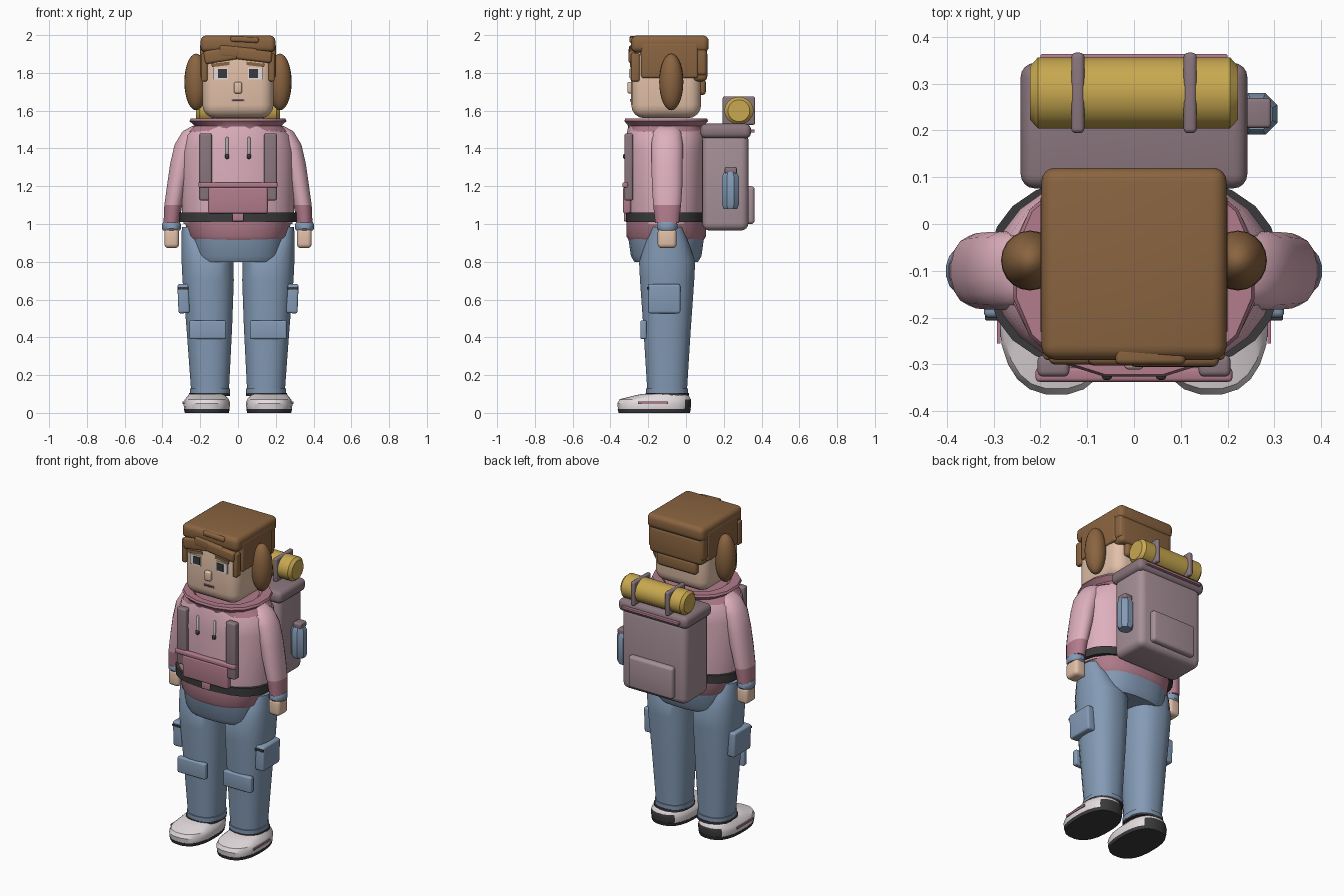
import bpy, bmesh, math
from mathutils import Matrix, Vector

cube = bpy.data.objects.get("Cube")
if cube:
    bpy.data.objects.remove(cube, do_unlink=True)


def material(name, rgb):
    lin = [((c / 255 + 0.055) / 1.055) ** 2.4 for c in rgb] + [1]
    m = bpy.data.materials.new(name)
    m.use_nodes = True
    m.diffuse_color = lin
    m.node_tree.nodes["Principled BSDF"].inputs["Base Color"].default_value = lin
    return m


PINK = material("light pink", (222, 176, 190))
ROSE = material("dusty rose", (178, 124, 140))
BROWN = material("hair brown", (138, 100, 64))
YELLOW = material("mustard", (200, 168, 80))
BLUE = material("denim blue", (132, 155, 182))
MAUVE = material("pack mauve", (166, 144, 152))
PLUM = material("strap mauve", (138, 118, 126))
SKIN = material("skin", (226, 192, 168))
DARK = material("charcoal", (58, 58, 60))
WHITE = material("off white", (228, 220, 222))
made = []


def finish(name, bm, mats, rule=None):
    bmesh.ops.recalc_face_normals(bm, faces=bm.faces)
    if rule:
        for f in bm.faces:
            f.material_index = rule(f.calc_center_median())
    me = bpy.data.meshes.new(name)
    bm.to_mesh(me)
    bm.free()
    for m in mats:
        me.materials.append(m)
    ob = bpy.data.objects.new(name, me)
    bpy.context.collection.objects.link(ob)
    made.append(ob)
    return ob


def box(name, center, size, mat, bevel=0.0, tilt=0.0):
    """Rounded box, optionally tilted about the y axis."""
    bm = bmesh.new()
    bmesh.ops.create_cube(bm, size=1)
    bmesh.ops.scale(bm, vec=size, verts=bm.verts)
    if bevel:
        bmesh.ops.bevel(bm, geom=bm.edges[:], offset=bevel, segments=4,
                        profile=0.5, affect='EDGES')
    bm.transform(Matrix.Translation(center) @ Matrix.Rotation(tilt, 4, 'Y'))
    return finish(name, bm, [mat])


def loft(name, rings, mats, power=2.0, sides=20, rule=None):
    """Skin rings of (z, cx, cy, rx, ry) with superellipse outlines."""
    bm = bmesh.new()
    loops = []
    for z, cx, cy, rx, ry in rings:
        loop = []
        for i in range(sides):
            a = 2 * math.pi * (i + 0.5) / sides
            c, s = math.cos(a), math.sin(a)
            x = math.copysign(abs(c) ** (2 / power), c)
            y = math.copysign(abs(s) ** (2 / power), s)
            loop.append(bm.verts.new((cx + rx * x, cy + ry * y, z)))
        loops.append(loop)
    for a, b in zip(loops, loops[1:]):
        for i in range(sides):
            j = (i + 1) % sides
            bm.faces.new((a[i], a[j], b[j], b[i]))
    bm.faces.new(loops[0])
    bm.faces.new(loops[-1])
    return finish(name, bm, mats, rule)


def ball(name, center, radii, mat):
    bm = bmesh.new()
    bmesh.ops.create_uvsphere(bm, u_segments=20, v_segments=14, radius=1)
    bm.transform(Matrix.Translation(center) @ Matrix.Diagonal(Vector(radii).to_4d()))
    return finish(name, bm, [mat])


# Torso, belt and hips
CY = -0.105
loft("hoodie_body", [(1.0, 0, CY, .29, .205), (1.06, 0, CY, .3, .21), (1.38, 0, CY, .3, .215),
                     (1.47, 0, CY, .28, .212), (1.53, 0, CY, .22, .2)], [PINK], 2.2, 24)
loft("hoodie_collar", [(1.49, 0, CY, .27, .2), (1.52, 0, CY, .232, .205), (1.545, 0, CY, .262, .225),
                       (1.558, 0, CY, .255, .22), (1.558, 0, CY, .2, .18), (1.54, 0, CY, .18, .17)],
     [ROSE], 2.3, 16)
loft("hoodie_hem", [(.915, 0, CY, .25, .2), (.935, 0, CY, .265, .212), (1.02, 0, CY, .285, .212)],
     [ROSE], 2.4, 24)
loft("belt", [(1.01, 0, CY, .312, .213), (1.06, 0, CY, .312, .213)], [DARK], 2.5, 24)
box("belt_buckle", (0, -.318, 1.035), (.06, .02, .042), ROSE, .006)
loft("hips", [(.8, 0, CY, .225, .17), (.83, 0, CY, .238, .188), (.95, 0, CY, .255, .205)],
     [BLUE], 2.5, 24)

# Chest pouch and strap
box("chest_pouch", (0, -.312, 1.125), (.315, .042, .14), ROSE, .012)
box("chest_strap", (0, -.322, 1.207), (.42, .03, .028), ROSE, .008)

# Head and face
box("head", (0, -.105, 1.745), (.376, .37, .37), SKIN, .07)
box("nose", (0, -.297, 1.722), (.044, .028, .062), SKIN, .012)
box("mouth", (0, -.291, 1.655), (.07, .009, .014), ROSE)
box("mouth_line", (0, -.2945, 1.655), (.06, .006, .006), DARK)

# Hair
box("hair_cap", (0, -.085, 1.953), (.396, .41, .09), BROWN, .03)
box("hair_crown", (0, -.065, 1.87), (.385, .35, .17), BROWN, .02)
box("hair_back", (0, .07, 1.84), (.37, .085, .17), BROWN, .025)
box("hair_nape", (0, .068, 1.725), (.28, .075, .085), BROWN, .02)
box("fringe_left", (.085, -.285, 1.893), (.19, .04, .062), BROWN, .014, .12)
box("fringe_right", (-.085, -.28, 1.895), (.19, .04, .07), BROWN, .014, -.16)
box("fringe_middle", (.0, -.284, 1.908), (.2, .036, .06), BROWN, .014, .1)
box("hair_tuft", (.035, -.275, 1.977), (.15, .05, .03), BROWN, .011, .05)

for s, side in ((1, "left"), (-1, "right")):
    box("eye_white_" + side, (s * .092, -.292, 1.797), (.076, .008, .064), WHITE)
    box("pupil_" + side, (s * .082, -.297, 1.797), (.046, .006, .046), DARK)
    box("brow_" + side, (s * .092, -.291, 1.845), (.095, .009, .018), BROWN, 0, s * .12)
    box("sideburn_" + side, (s * .178, -.268, 1.83), (.032, .045, .15), BROWN, .01)
    box("hair_side_" + side, (s * .185, -.087, 1.865), (.03, .3, .185), BROWN, .012)
    ball("hair_puff_" + side, (s * .222, -.078, 1.752), (.062, .064, .15), BROWN)

    # Arms
    loft("sleeve_" + side,
         [(1.005, s * .352, -.1, .043, .064), (1.1, s * .343, -.1, .048, .075),
          (1.2, s * .325, -.1, .052, .082), (1.32, s * .3, -.1, .06, .084),
          (1.42, s * .272, -.1, .065, .085), (1.49, s * .235, -.1, .06, .075),
          (1.52, s * .2, -.1, .04, .05)],
         [PINK, ROSE], 2.2, 16, lambda c: 1 if c.z < 1.1 else 0)
    loft("shirt_cuff_" + side, [(.965, s * .352, -.1, .045, .047), (.975, s * .352, -.1, .05, .055),
                                (1.0, s * .352, -.1, .05, .055), (1.01, s * .352, -.1, .045, .05)],
         [BLUE], 2.2, 16)
    box("hand_" + side, (s * .351, -.1, .925), (.078, .1, .105), SKIN, .022)

    # Hoodie drawstrings and pack straps
    box("drawstring_" + side, (s * .058, -.318, 1.41), (.014, .016, .1), WHITE, .005)
    box("drawstring_tip_" + side, (s * .058, -.322, 1.358), (.022, .022, .026), DARK, .008)
    box("pack_strap_" + side, (s * .172, -.303, 1.302), (.068, .046, .355), PLUM, .012)

    # Legs
    loft("trouser_leg_" + side,
         [(.1, s * .148, -.1, .1, .105), (.45, s * .152, -.1, .122, .127),
          (.7, s * .158, -.1, .137, .145), (.8, s * .161, -.1, .139, .15),
          (.9, s * .205, -.1, .095, .115), (.985, s * .243, -.1, .055, .08)],
         [BLUE], 2.4, 20)
    loft("trouser_cuff_" + side, [(.098, s * .148, -.1, .106, .112), (.13, s * .148, -.1, .108, .113)],
         [BLUE], 2.4, 20)
    box("cargo_pocket_" + side, (s * .288, -.115, .605), (.06, .17, .155), BLUE, .012, s * .04)
    box("cargo_buckle_" + side, (s * .29, -.2, .66), (.056, .012, .014), DARK, .003)
    box("knee_patch_" + side, (s * .16, -.225, .44), (.195, .034, .1), BLUE, .01)

    # Shoes
    X = s * .165
    loft("shoe_" + side,
         [(.018, X, -.168, .12, .193), (.05, X, -.168, .125, .197), (.072, X, -.163, .117, .19),
          (.092, X, -.13, .1, .145), (.1, X, -.115, .095, .12)],
         [WHITE, DARK], 2.5, 24, lambda c: 1 if c.y > -.01 and c.z < .075 else 0)
    loft("sole_" + side, [(0, X, -.168, .117, .19), (.02, X, -.168, .122, .195)], [DARK], 2.5, 24)
    loft("shoe_collar_" + side, [(.09, X * .92, -.1, .11, .116), (.104, X * .92, -.1, .11, .116)],
         [DARK], 2.4, 20)
    for k in range(3):
        box("lace_" + side, (X, -.225 - k * .026, .0945 - k * .006), (.085, .009, .009), DARK)
    box("shoe_stripe_" + side, (X + s * .124, -.175, .053), (.008, .16, .012), ROSE)

# Backpack
box("pack_body", (0, .208, 1.225), (.45, .245, .52), MAUVE, .04)
box("pack_lid", (0, .21, 1.492), (.484, .268, .078), PLUM, .03)
box("pack_pocket", (0, .338, 1.1), (.31, .05, .2), MAUVE, .018)
box("lid_zip", (0, .352, 1.492), (.4, .022, .016), ROSE, .004)

# Bottle in the side pocket
loft("bottle", [(1.08, .262, .235, .038, .038), (1.1, .262, .235, .048, .048),
                (1.25, .262, .235, .048, .048), (1.275, .262, .235, .036, .036)], [BLUE], 2, 8)
box("bottle_cap", (.265, .237, 1.284), (.056, .064, .034), PLUM, .008)

# Bedroll and its straps
roll = loft("bedroll", [(-.222, 0, 0, .058, .058), (-.205, 0, 0, .073, .077),
                        (.205, 0, 0, .073, .077), (.222, 0, 0, .058, .058)], [YELLOW], 2, 20)
roll.data.transform(Matrix.Translation((0, .28, 1.6)) @ Matrix.Rotation(math.pi / 2, 4, 'Y'))
for x in (-.12, .12):
    box("bedroll_strap", (x, .28, 1.6), (.028, .172, .15), PLUM, .01)

# Smooth shading with sharp edges kept
bpy.ops.object.select_all(action='DESELECT')
for ob in made:
    ob.select_set(True)
bpy.context.view_layer.objects.active = made[0]
bpy.ops.object.shade_smooth_by_angle(angle=math.radians(35))
